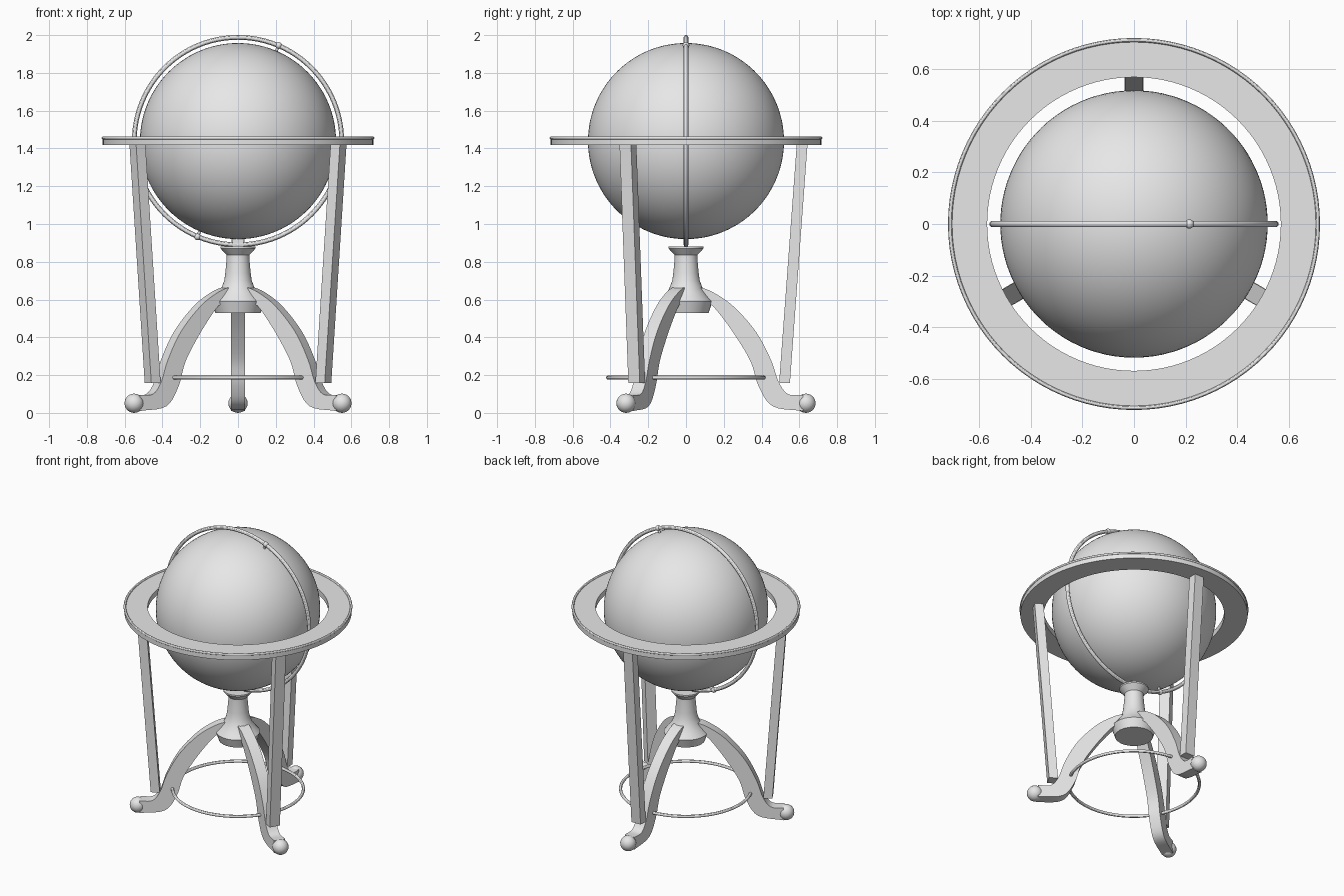
import bpy, bmesh, math
from mathutils import Vector, Matrix

if "Cube" in bpy.data.objects:
    bpy.data.objects.remove(bpy.data.objects["Cube"])

grey = bpy.data.materials.new("plain grey")
grey.diffuse_color = (0.8, 0.8, 0.8, 1)
grey.use_nodes = True
grey.node_tree.nodes["Principled BSDF"].inputs["Base Color"].default_value = grey.diffuse_color

CENTRE = Vector((0, 0, 1.439))   # middle of the globe
TILT = math.radians(23)
LEG_ANGLES = [math.radians(a) for a in (90, 210, 330)]


def finish(obj, name, smooth=True):
    obj.name = name
    obj.data.materials.clear()
    obj.data.materials.append(grey)
    if smooth:
        bpy.ops.object.select_all(action='DESELECT')
        obj.select_set(True)
        bpy.context.view_layer.objects.active = obj
        bpy.ops.object.shade_smooth_by_angle(angle=math.radians(30))
    return obj


def from_bmesh(bm, name, smooth=True):
    bmesh.ops.recalc_face_normals(bm, faces=bm.faces)
    mesh = bpy.data.meshes.new(name)
    bm.to_mesh(mesh)
    bm.free()
    obj = bpy.data.objects.new(name, mesh)
    bpy.context.collection.objects.link(obj)
    return finish(obj, name, smooth)


def ball(name, loc, r, seg=24, rot=(0, 0, 0)):
    bpy.ops.mesh.primitive_uv_sphere_add(segments=seg, ring_count=seg // 2,
                                         radius=r, location=loc, rotation=rot)
    return finish(bpy.context.object, name)


def hoop(name, loc, r, tube, rot=(0, 0, 0)):
    bpy.ops.mesh.primitive_torus_add(major_radius=r, minor_radius=tube, location=loc,
                                     rotation=rot, major_segments=96, minor_segments=12)
    return finish(bpy.context.object, name)


def lathe(name, profile, steps, closed=False):
    """Spin an (r, z) profile round the z axis."""
    bm = bmesh.new()
    vs = [bm.verts.new((r, 0, z)) for r, z in profile]
    pairs = list(zip(vs, vs[1:])) + ([(vs[-1], vs[0])] if closed else [])
    es = [bm.edges.new(p) for p in pairs]
    bmesh.ops.spin(bm, geom=vs + es, cent=(0, 0, 0), axis=(0, 0, 1),
                   angle=math.tau, steps=steps)
    bmesh.ops.remove_doubles(bm, verts=bm.verts, dist=1e-5)
    return from_bmesh(bm, name)


def spline(pts, n=5):
    """Smooth a row of 2D points with a Catmull-Rom curve."""
    p = [Vector(q) for q in pts]
    p = [2 * p[0] - p[1]] + p + [2 * p[-1] - p[-2]]
    out = []
    for a, b, c, d in zip(p, p[1:], p[2:], p[3:]):
        for i in range(n):
            t = i / n
            out.append(0.5 * (2 * b + (c - a) * t + (2 * a - 5 * b + 4 * c - d) * t * t
                              + (3 * b - a - 3 * c + d) * t ** 3))
    return out + [p[-2]]


def strip(name, upper, lower, width, angle):
    """Solid bar between two (r, z) edges, turned to point outward at angle."""
    bm = bmesh.new()
    rows = []
    for u, l in zip(upper, lower):
        corners = ((u, -1), (u, 1), (l, 1), (l, -1))
        rows.append([bm.verts.new((q[0], s * width / 2, q[1])) for q, s in corners])
    for a, b in zip(rows, rows[1:]):
        for i in range(4):
            j = (i + 1) % 4
            bm.faces.new((a[i], a[j], b[j], b[i]))
    bm.faces.new(rows[0])
    bm.faces.new(rows[-1])
    bm.transform(Matrix.Rotation(angle, 4, 'Z'))
    return from_bmesh(bm, name)


# globe with its tilted axle and pivot knobs on the upright hoop
ball("globe", CENTRE, 0.519, 96, (0, TILT, 0))
hoop("meridian_hoop", CENTRE, 0.549, 0.0125, (math.pi / 2, 0, 0))
axis = Vector((math.sin(TILT), 0, math.cos(TILT)))
bpy.ops.mesh.primitive_cylinder_add(vertices=12, radius=0.008, depth=1.1,
                                    location=CENTRE, rotation=(0, TILT, 0))
finish(bpy.context.object, "axle")
for side, label in ((1, "top"), (-1, "bottom")):
    ball(label + "_pivot_knob", CENTRE + axis * side * 0.55, 0.018, 16)

# flat horizon ring with a raised bead on its rim
lathe("horizon_ring", [(0.57, 1.417), (0.717, 1.417), (0.717, 1.455), (0.57, 1.455)], 96, True)
hoop("horizon_bead", (0, 0, 1.455), 0.714, 0.008)

# central pedestal and the small block holding the hoop
lathe("pedestal", [(0, 0.88), (0.092, 0.88), (0.092, 0.87), (0.06, 0.835), (0.06, 0.82),
                   (0.067, 0.74), (0.073, 0.70), (0.09, 0.655), (0.115, 0.62),
                   (0.14, 0.59), (0.12, 0.53), (0, 0.53)], 32)
bpy.ops.mesh.primitive_cube_add(size=1, location=(0, 0, 0.89))
bpy.context.object.scale = (0.06, 0.022, 0.06)
finish(bpy.context.object, "hoop_block", False)

# curved legs, ball feet and leaning posts
upper = spline([(0.06, 0.67), (0.14, 0.64), (0.25, 0.565), (0.37, 0.43), (0.45, 0.28),
                (0.49, 0.165), (0.54, 0.10), (0.62, 0.095)])
lower = spline([(0.06, 0.60), (0.13, 0.575), (0.20, 0.495), (0.28, 0.38), (0.345, 0.265),
                (0.385, 0.14), (0.46, 0.035), (0.62, 0.01)])
for n, a in enumerate(LEG_ANGLES, 1):
    strip(f"leg_{n}", upper, lower, 0.074, a)
    ball(f"foot_{n}", (0.635 * math.cos(a), 0.635 * math.sin(a), 0.051), 0.051, 24)
    strip(f"post_{n}", [(0.643, 1.418), (0.55, 0.157)], [(0.586, 1.418), (0.493, 0.157)], 0.07, a)

# thin hoop bracing the legs
hoop("brace_hoop", (0, 0, 0.187), 0.413, 0.01)
